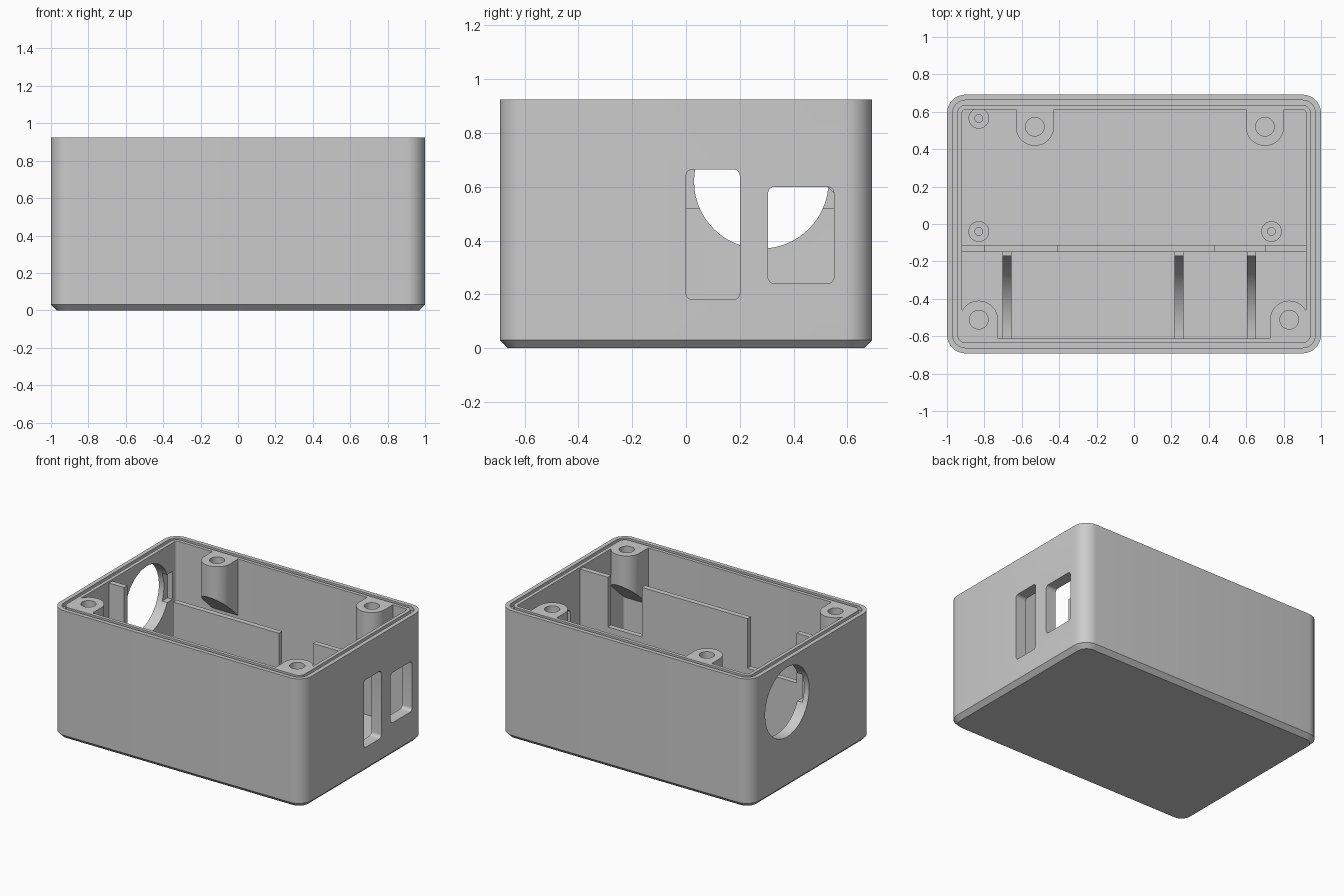
import bpy
import bmesh
from math import cos, sin, pi, radians

cube = bpy.data.objects.get("Cube")
if cube:
    bpy.data.objects.remove(cube, do_unlink=True)

HX, HY, TOP, FLOOR = 1.0, 0.692, 0.925, 0.08
WALL = 0.08
INX, INY = HX - WALL, HY - WALL

grey = bpy.data.materials.new("light_grey_plastic")
grey.use_nodes = True
colour = (0.6, 0.6, 0.6, 1)
grey.diffuse_color = colour
grey.node_tree.nodes["Principled BSDF"].inputs["Base Color"].default_value = colour


def rounded_rect(hx, hy, r, cx=0, cy=0, steps=8):
    """Outline of a rounded rectangle, counter-clockwise."""
    pts = []
    for k, (sx, sy) in enumerate([(1, 1), (-1, 1), (-1, -1), (1, -1)]):
        for i in range(steps + 1):
            a = (k + i / steps) * pi / 2
            pts.append((cx + sx * (hx - r) + r * cos(a), cy + sy * (hy - r) + r * sin(a)))
    return pts


def circle(r, cx, cy, steps=48):
    return [(cx + r * cos(2 * pi * i / steps), cy + r * sin(2 * pi * i / steps)) for i in range(steps)]


def loft(name, rings):
    """Skin a stack of equal-length 3D rings and cap both ends."""
    bm = bmesh.new()
    loops = [[bm.verts.new(p) for p in ring] for ring in rings]
    for a, b in zip(loops, loops[1:]):
        for i in range(len(a)):
            j = (i + 1) % len(a)
            bm.faces.new((a[i], a[j], b[j], b[i]))
    bm.faces.new(loops[0][::-1])
    bm.faces.new(loops[-1])
    bmesh.ops.recalc_face_normals(bm, faces=bm.faces)
    mesh = bpy.data.meshes.new(name)
    bm.to_mesh(mesh)
    bm.free()
    mesh.materials.append(grey)
    obj = bpy.data.objects.new(name, mesh)
    bpy.context.collection.objects.link(obj)
    return obj


def prism_z(name, pts, z0, z1):
    return loft(name, [[(x, y, z) for x, y in pts] for z in (z0, z1)])


def prism_x(name, pts, x0, x1):
    """Extrude a (y, z) outline along x."""
    return loft(name, [[(x, y, z) for y, z in pts] for x in (x0, x1)])


def select_only(obj):
    bpy.ops.object.select_all(action='DESELECT')
    obj.select_set(True)
    bpy.context.view_layer.objects.active = obj


def cut(obj, cutter):
    mod = obj.modifiers.new("cut", 'BOOLEAN')
    mod.operation = 'DIFFERENCE'
    mod.solver = 'EXACT'
    mod.object = cutter
    select_only(obj)
    bpy.ops.object.modifier_apply(modifier=mod.name)
    bpy.data.objects.remove(cutter, do_unlink=True)


def smooth(obj):
    select_only(obj)
    bpy.ops.object.shade_smooth_by_angle(angle=radians(30))


# Box shell: chamfered base, walls, seal groove in the rim, inner cavity
section = [(0.03, 0), (0, 0.03), (0, TOP), (0.03, TOP), (0.03, TOP - 0.03),
           (0.055, TOP - 0.03), (0.055, TOP), (WALL, TOP), (WALL, FLOOR)]
rings = []
for inset, z in section:
    outline = rounded_rect(HX - inset, HY - inset, max(0.1 - inset, 0.02))
    rings.append([(x, y, z) for x, y in outline])
shell = loft("box_shell", rings)

# Connector openings in the right-hand end wall
for y0, y1, z0, z1 in [(0, 0.2, 0.18, 0.665), (0.305, 0.55, 0.24, 0.6)]:
    outline = rounded_rect((y1 - y0) / 2, (z1 - z0) / 2, 0.025, (y0 + y1) / 2, (z0 + z1) / 2)
    cut(shell, prism_x("port_cutter", outline, 0.8, 1.1))

# Round opening with a keyed pocket inside the other end wall
cut(shell, prism_x("round_cutter", circle(0.25, 0.28, 0.62, 64), -1.1, -0.8))
cut(shell, prism_x("pocket_cutter", [(-0.01, 0.52), (0.57, 0.52), (0.57, 0.72), (-0.01, 0.72)],
                   -INX - 0.04, -0.8))
smooth(shell)


# Screw posts hanging from the side walls, with undersides sloping to the wall
def screw_post(name, cx, cy, r=0.102):
    side = 1 if cy > 0 else -1
    wall = side * (INY + 0.005)
    arc = [(cx + r * cos(pi * i / 24), cy - side * r * sin(pi * i / 24)) for i in range(25)]
    pts = arc + [(cx - r, wall), (cx + r, wall)]
    low = [(x, y, 0.52 + 0.92 * (INY - abs(y))) for x, y in pts]
    high = [(x, y, TOP) for x, y in pts]
    post = loft(name, [low, high])
    cut(post, prism_z("screw_cutter", circle(0.05, cx, cy, 32), TOP - 0.16, 1.1))
    smooth(post)


screw_post("back_right_screw_post", -0.53, 0.52)
screw_post("back_left_screw_post", 0.70, 0.52)
screw_post("front_right_screw_post", -0.83, -0.512)
screw_post("front_left_screw_post", 0.83, -0.512)

# Circuit board standoffs on the floor
for i, (x, y) in enumerate([(-0.83, 0.565), (-0.83, -0.04), (0.735, -0.04), (0.735, 0.565)]):
    standoff = prism_z(f"board_standoff_{i + 1}", circle(0.055, x, y, 32), FLOOR - 0.01, 0.15)
    cut(standoff, prism_z("pin_cutter", circle(0.021, x, y, 20), FLOOR + 0.005, 0.3))
    smooth(standoff)

# Divider wall with two lowered cable notches
P_TOP, P_LOW, P_END = 0.912, 0.555, 0.945
steps = [(-P_END, P_TOP), (-0.8, P_TOP), (-0.8, P_LOW), (-0.41, P_LOW), (-0.41, P_TOP),
         (0.43, P_TOP), (0.43, P_LOW), (0.7, P_LOW), (0.7, P_TOP), (P_END, P_TOP)]
profile = [(-P_END, FLOOR - 0.01)] + steps + [(P_END, FLOOR - 0.01)]
loft("divider_wall", [[(x, y, z) for x, z in profile] for y in (-0.15, -0.112)])

# Curved cradle ribs bracing the divider
R = 0.445
curve = [(-0.615 + R * sin(pi / 2 * i / 20), FLOOR + 0.01 + R * (1 - cos(pi / 2 * i / 20)))
         for i in range(21)]
rib = [(-0.145, FLOOR - 0.01), (-0.615, FLOOR - 0.01)] + curve + [(-0.145, curve[-1][1])]
for i, x in enumerate((-0.68, 0.24, 0.628)):
    smooth(prism_x(f"cradle_rib_{i + 1}", rib, x - 0.024, x + 0.024))
